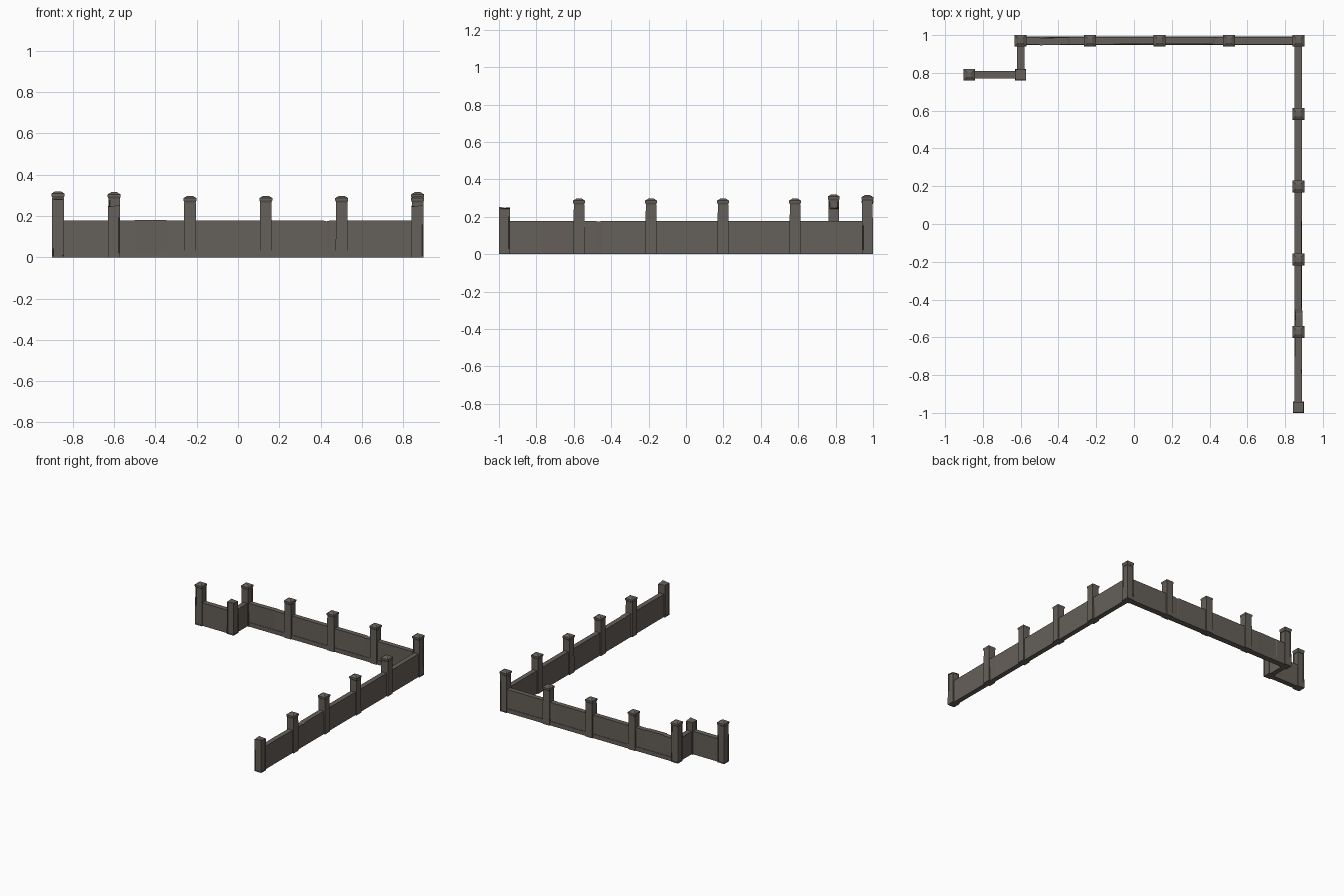
import bpy, bmesh, random
from mathutils import Vector

if "Cube" in bpy.data.objects:
    bpy.data.objects.remove(bpy.data.objects["Cube"])

random.seed(4)
stone = bpy.data.materials.new("weathered grey stone")
stone.diffuse_color = (0.13, 0.115, 0.10, 1)
stone.use_nodes = True
stone.node_tree.nodes["Principled BSDF"].inputs["Base Color"].default_value = stone.diffuse_color


def finish(name, bm):
    bmesh.ops.recalc_face_normals(bm, faces=bm.faces)
    me = bpy.data.meshes.new(name)
    bm.to_mesh(me)
    bm.free()
    me.materials.append(stone)
    ob = bpy.data.objects.new(name, me)
    bpy.context.collection.objects.link(ob)
    return ob


def loft(bm, rings):
    """Skin a list of four-point rings and close both ends."""
    vs = [[bm.verts.new(p) for p in r] for r in rings]
    sides = []
    for a, b in zip(vs, vs[1:]):
        for i in range(4):
            j = (i + 1) % 4
            sides.append(bm.faces.new((a[i], a[j], b[j], b[i])))
    bm.faces.new(vs[0][::-1])
    bm.faces.new(vs[-1])
    return sides, vs


def square(x, y, z, w):
    h = w / 2
    return [(x - h, y - h, z), (x + h, y - h, z), (x + h, y + h, z), (x - h, y + h, z)]


def panels(bm, faces):
    # shallow sunken panel on each side of a pillar
    bmesh.ops.recalc_face_normals(bm, faces=bm.faces)
    bmesh.ops.inset_individual(bm, faces=faces, thickness=0.009)
    bmesh.ops.inset_individual(bm, faces=faces, thickness=0.001, depth=-0.003)


def post(name, x, y, top, panelled=False):
    bm = bmesh.new()
    sides, _ = loft(bm, [square(x, y, 0, 0.059), square(x, y, top - 0.032, 0.056)])
    if panelled:
        panels(bm, sides)
    # flared cap with low pyramid
    loft(bm, [square(x, y, top - 0.032, 0.054), square(x, y, top - 0.022, 0.063),
              square(x, y, top - 0.011, 0.063), square(x, y, top, 0.026)])
    finish(name, bm)


def broken_post(name, x, y, top):
    bm = bmesh.new()
    sides, vs = loft(bm, [square(x, y, 0, 0.059), square(x, y, top, 0.057)])
    panels(bm, sides)
    for v, dz in zip(vs[-1], (-0.004, 0.003, -0.006, 0.0)):
        v.co.z += dz
    finish(name, bm)


def wall(name, a, b, chips=(), height=0.178, thick=0.038, plinth=False):
    """Wall from a to b; chips are (fraction, sideways shift, height change)."""
    a, b = Vector((*a, 0)), Vector((*b, 0))
    d = (b - a).normalized()
    n = Vector((-d.y, d.x, 0))

    def ring(f, off, h, t):
        c = a.lerp(b, f)
        lo, hi = c - n * t / 2, c + n * t / 2
        up = Vector((0, 0, h))
        return [lo, hi, hi + n * off + up, lo + n * off + up]

    bm = bmesh.new()
    stations = [(0, 0, 0)] + list(chips) + [(1, 0, 0)]
    loft(bm, [ring(f, o, height + h, thick) for f, o, h in stations])
    if plinth:
        loft(bm, [ring(f, 0, 0.032, thick + 0.007) for f in (0, 1)])
    finish(name, bm)


E, N, W, J = 0.87, 0.97, -0.60, 0.79

# walls, some with slightly cracked, shifted tops
wall("back_wall", (W, N), (E, N), plinth=True,
     chips=[(0.065, 0, 0), (0.07, -0.005, 0.003), (0.17, -0.001, 0.003), (0.175, 0, 0),
            (0.69, 0.002, 0), (0.70, -0.002, -0.004), (0.71, 0, 0)])
wall("right_wall", (E, -0.97), (E, N),
     chips=[(0.1, 0.001, 0), (0.25, -0.003, 0), (0.257, -0.004, -0.004),
            (0.27, 0.001, 0), (0.4, 0.002, 0), (0.6, 0, 0)])
wall("short_return_wall", (W, J), (W, N))
wall("left_wall", (-0.872, J), (W, J), thick=0.04)

# regular posts
for i in range(3):
    post(f"back_post_{i + 1}", W + (E - W) / 4 * (i + 1), N, 0.298)
for i in range(4):
    post(f"right_post_{i + 1}", E, 0.583 - 0.385 * i, 0.298)

# taller corner and end pillars
post("back_right_corner_pillar", E, N, 0.316, True)
post("back_left_corner_pillar", W, N, 0.316, True)
post("left_end_pillar", -0.872, J, 0.32, True)

# pillars that lost their caps
broken_post("right_end_broken_pillar", E, -0.97, 0.25)
broken_post("inner_corner_broken_pillar", W, J, 0.25)
